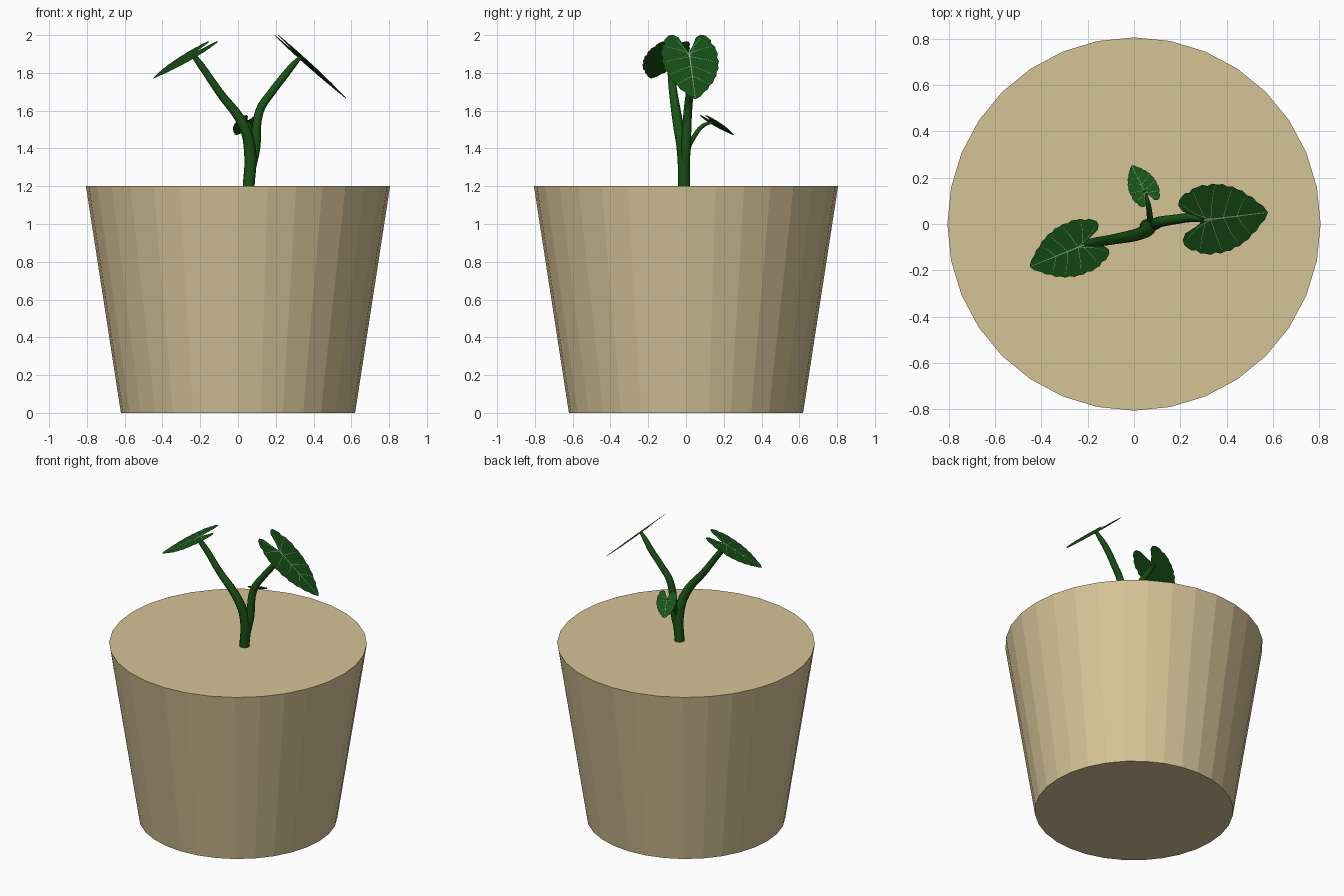
import bpy, bmesh, math
from mathutils import Vector

if "Cube" in bpy.data.objects:
    bpy.data.objects.remove(bpy.data.objects["Cube"])


def material(name, rgb):
    m = bpy.data.materials.new(name)
    m.diffuse_color = (*rgb, 1)
    m.use_nodes = True
    m.node_tree.nodes["Principled BSDF"].inputs["Base Color"].default_value = m.diffuse_color
    return m


CLAY = material("clay", (0.67, 0.55, 0.31))
STEM = material("stem_green", (0.010, 0.085, 0.007))
LEAF = material("leaf_green", (0.008, 0.080, 0.008))
VEIN = material("vein_pale", (0.30, 0.40, 0.28))

# Tapered pot, flat faceted
bpy.ops.mesh.primitive_cone_add(vertices=32, radius1=0.62, radius2=0.805, depth=1.2,
                                location=(0, 0, 0.6))
pot = bpy.context.object
pot.name = "pot"
pot.data.materials.append(CLAY)


def tube(name, pts):
    """Round stem through (x, y, z, radius) points."""
    cu = bpy.data.curves.new(name, 'CURVE')
    cu.dimensions = '3D'
    cu.bevel_depth = 1.0
    cu.bevel_resolution = 3
    cu.resolution_u = 5
    cu.use_fill_caps = True
    sp = cu.splines.new('BEZIER')
    sp.bezier_points.add(len(pts) - 1)
    for bp, (x, y, z, r) in zip(sp.bezier_points, pts):
        bp.co = (x, y, z)
        bp.radius = r
        bp.handle_left_type = bp.handle_right_type = 'AUTO'
    ob = bpy.data.objects.new(name, cu)
    bpy.context.collection.objects.link(ob)
    bpy.ops.object.select_all(action='DESELECT')
    ob.select_set(True)
    bpy.context.view_layer.objects.active = ob
    bpy.ops.object.convert(target='MESH')
    ob = bpy.context.object
    ob.name = name
    ob.data.materials.append(STEM)
    bpy.ops.object.shade_smooth_by_angle(angle=math.radians(50))


# Stems
tube("left_stem", [(0.056, -0.01, 1.19, 0.032), (0.064, -0.015, 1.38, 0.033),
                   (0.03, -0.04, 1.52, 0.028), (-0.10, -0.068, 1.70, 0.022),
                   (-0.20, -0.085, 1.845, 0.019), (-0.24, -0.10, 1.897, 0.012)])
tube("right_stem", [(0.065, -0.005, 1.24, 0.018), (0.092, 0.0, 1.40, 0.026),
                    (0.115, 0.01, 1.60, 0.023), (0.18, 0.02, 1.70, 0.021),
                    (0.25, 0.028, 1.79, 0.020), (0.29, 0.024, 1.84, 0.017),
                    (0.33, 0.02, 1.883, 0.010)])
tube("small_stem", [(0.07, 0.0, 1.38, 0.014), (0.068, 0.035, 1.45, 0.013),
                    (0.06, 0.09, 1.52, 0.011), (0.045, 0.145, 1.54, 0.006)])

# Half outline of a heart leaf: u toward the tip, v sideways
OUTLINE = [(-0.12, 0), (-0.26, 0.07), (-0.46, 0.14), (-0.52, 0.22), (-0.45, 0.33),
           (-0.31, 0.37), (-0.16, 0.43), (0.02, 0.43), (0.19, 0.43), (0.36, 0.39),
           (0.52, 0.34), (0.68, 0.25), (0.83, 0.15), (1, 0)]
# Side veins, mirrored across the midrib
VEINS = [[(0, 0), (-0.25, 0.09), (-0.44, 0.21)],
         [(-0.10, 0.035), (-0.19, 0.22), (-0.24, 0.38)],
         [(0, 0), (0.06, 0.22), (0.13, 0.41)],
         [(0.22, 0), (0.31, 0.18), (0.42, 0.34)],
         [(0.46, 0), (0.54, 0.12), (0.64, 0.24)]]


def scalloped(pts):
    """Add an outward-bulging midpoint to the outer edge segments."""
    out = []
    for i, (a, b) in enumerate(zip(pts, pts[1:])):
        out.append(a)
        if i >= 3:
            du, dv = b[0] - a[0], b[1] - a[1]
            ln = math.hypot(du, dv)
            out.append(((a[0] + b[0]) / 2 - dv / ln * 0.022,
                        (a[1] + b[1]) / 2 + du / ln * 0.022))
    return out + [pts[-1]]


def leaf(name, base, tip):
    base, tip = Vector(base), Vector(tip)
    d = tip - base
    size = d.length
    d.normalize()
    side = Vector((-d.y, d.x, 0)).normalized()
    nor = d.cross(side)

    def place(u, v, lift=0.0):
        return base + (d * u + side * v) * size + nor * lift

    # blade: two mirrored halves sharing the midrib
    bm = bmesh.new()
    for s in (1, -1):
        vs = [bm.verts.new(place(u, v * s)) for u, v in scalloped(OUTLINE)]
        bm.faces.new(vs[::-1] if s > 0 else vs)
    bmesh.ops.remove_doubles(bm, verts=bm.verts, dist=1e-5)
    bmesh.ops.triangulate(bm, faces=bm.faces)
    finish(bm, name, LEAF)

    # veins: thin ribbons just above the blade
    bm = bmesh.new()
    lines = [([(-0.12, 0), (0.4, 0), (0.97, 0)], 0.010)]
    lines += [([(u, v * s) for u, v in ln], 0.005) for ln in VEINS for s in (1, -1)]
    for ln, w in lines:
        for k, (a, b) in enumerate(zip(ln, ln[1:])):
            n = Vector((a[1] - b[1], b[0] - a[0])).normalized()
            wa, wb = w * (1 - 0.3 * k), w * (0.7 - 0.3 * k)
            quad = [(a[0] - n.x * wa, a[1] - n.y * wa), (b[0] - n.x * wb, b[1] - n.y * wb),
                    (b[0] + n.x * wb, b[1] + n.y * wb), (a[0] + n.x * wa, a[1] + n.y * wa)]
            bm.faces.new([bm.verts.new(place(u, v, 0.0015)) for u, v in quad])
    finish(bm, name + "_veins", VEIN)


def finish(bm, name, mat):
    me = bpy.data.meshes.new(name)
    bm.to_mesh(me)
    bm.free()
    me.materials.append(mat)
    bpy.context.collection.objects.link(bpy.data.objects.new(name, me))


# Leaves
leaf("left_leaf", (-0.24, -0.10, 1.90), (-0.45, -0.185, 1.77))
leaf("right_leaf", (0.33, 0.02, 1.885), (0.578, 0.05, 1.66))
leaf("small_leaf", (0.045, 0.145, 1.54), (-0.01, 0.253, 1.47))
